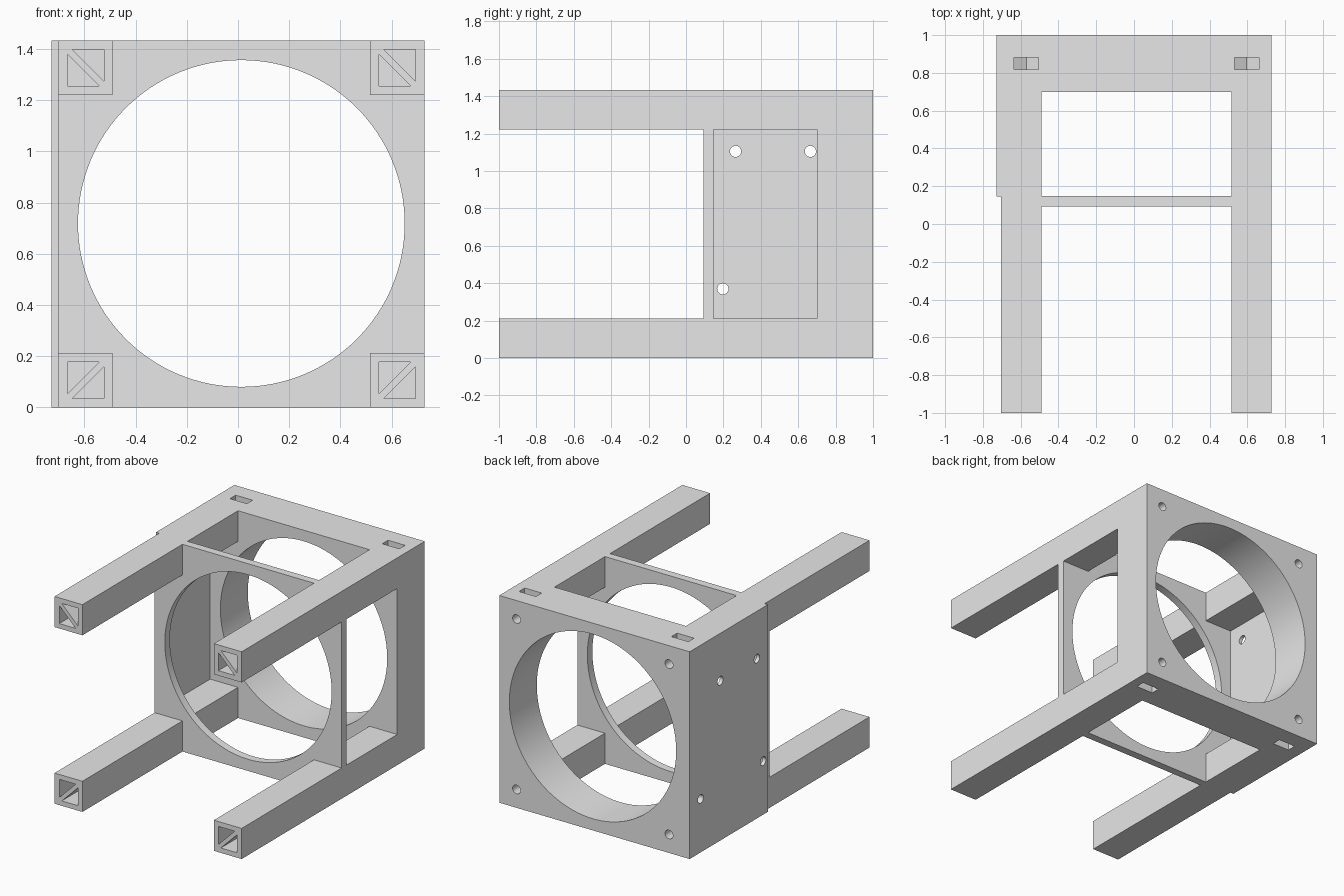
import bpy
import bmesh
import math
from mathutils import Matrix, Vector

old = bpy.data.objects.get("Cube")
if old:
    bpy.data.objects.remove(old, do_unlink=True)

# Main dimensions
W, H = 0.728, 1.433            # half width, height
MID = H / 2
BODY_LEFT = -0.703             # outer face of the frame under the side panel
RAIL = 0.212                   # thickness of the square rails
IN_L, IN_R = -0.49, 0.516      # inner faces of the rails
RING_F, RING_B = 0.093, 0.148  # front ring plate
BACK = 0.70                    # front of the thick back plate
CX = 0.013                     # centre of the round openings
FAR = 2.0

grey = bpy.data.materials.new("light_grey")
grey.use_nodes = True
grey.diffuse_color = (0.8, 0.8, 0.8, 1)
for node in grey.node_tree.nodes:
    if node.type == 'BSDF_PRINCIPLED':
        node.inputs["Base Color"].default_value = (0.8, 0.8, 0.8, 1)


def finish(name, bm):
    bmesh.ops.recalc_face_normals(bm, faces=bm.faces)
    mesh = bpy.data.meshes.new(name)
    bm.to_mesh(mesh)
    bm.free()
    mesh.materials.append(grey)
    obj = bpy.data.objects.new(name, mesh)
    bpy.context.collection.objects.link(obj)
    return obj


def box(name, lo, hi):
    bm = bmesh.new()
    lo, hi = Vector(lo), Vector(hi)
    bmesh.ops.create_cube(bm, size=1, matrix=Matrix.Translation((lo + hi) / 2)
                          @ Matrix.Diagonal((*(hi - lo), 1)))
    return finish(name, bm)


def prism(name, points, y0, y1):
    """Extrude an xz outline along y."""
    bm = bmesh.new()
    face = bm.faces.new([bm.verts.new((x, y0, z)) for x, z in points])
    new = bmesh.ops.extrude_face_region(bm, geom=[face])["geom"]
    verts = [v for v in new if isinstance(v, bmesh.types.BMVert)]
    bmesh.ops.translate(bm, vec=(0, y1 - y0, 0), verts=verts)
    return finish(name, bm)


def cylinder(name, centre, radius, depth, axis, segments=24):
    turn = Matrix.Rotation(math.pi / 2, 4, 'X' if axis == 'Y' else 'Y')
    bm = bmesh.new()
    bmesh.ops.create_cone(bm, cap_ends=True, segments=segments, radius1=radius,
                          radius2=radius, depth=depth,
                          matrix=Matrix.Translation(centre) @ turn)
    return finish(name, bm)


frame = box("mounting_frame", (-W, -1, 0), (W, 1, H))
cutters = []

# Large cuts that leave four rails, the ring plate, the back plate and the side panel
cutters += [
    box("panel_step", (-FAR, -FAR, -FAR), (BODY_LEFT, RING_B - 0.003, FAR)),
    box("front_gap", (IN_L, -FAR, -FAR), (IN_R, RING_F, FAR)),
    box("front_side_gap", (-FAR, -FAR, RAIL), (FAR, RING_F, H - RAIL)),
    box("bay_gap", (IN_L, RING_B, -FAR), (IN_R, BACK, FAR)),
    box("bay_side_gap", (BODY_LEFT, RING_B, RAIL), (FAR, BACK, H - RAIL)),
    cylinder("round_opening", (CX, 0, MID + 0.002), 0.638, 2 * FAR, 'Y', 128),
]

# Pairs of triangular channels in each rail end
half, leg = 0.072, 0.125
for cx in ((BODY_LEFT + IN_L) / 2 + 0.002, (IN_R + W) / 2):
    for up in (1, -1):
        cz = MID + up * (MID - RAIL / 2)
        for s in (1, -1):
            corner = (cx + s * half, cz + s * up * half)
            outline = [corner, (corner[0] - s * leg, corner[1]),
                       (corner[0], corner[1] - s * up * leg)]
            cutters.append(prism("rail_channel", outline, -1.1, RING_F))

# Back screw holes with nut slots open to the top and bottom
for side in (1, -1):
    for up in (1, -1):
        x, z = CX + side * 0.583, MID + up * 0.589
        cutters.append(cylinder("back_screw_hole", (x, 0.9, z), 0.03, 0.3, 'Y'))
        out = MID + up * 1.0
        slot = [(x - 0.065, out), (x - 0.065, z - up * 0.037), (x, z - up * 0.075),
                (x + 0.065, z - up * 0.037), (x + 0.065, out)]
        cutters.append(prism("nut_slot", slot, 0.818, 0.881))

# Side panel screw holes
for y, z in ((0.265, 1.105), (0.665, 1.105), (0.197, 0.37), (0.88, 0.37)):
    cutters.append(cylinder("panel_screw_hole", (-W, y, z), 0.03, 0.16, 'X'))

# Apply every cut, then drop the cutters
bpy.context.view_layer.objects.active = frame
for cutter in cutters:
    cutter.hide_render = True
    cut = frame.modifiers.new("cut", 'BOOLEAN')
    cut.operation = 'DIFFERENCE'
    cut.solver = 'EXACT'
    cut.object = cutter
    bpy.ops.object.modifier_apply(modifier=cut.name)
    bpy.data.objects.remove(cutter, do_unlink=True)

bpy.ops.object.select_all(action='DESELECT')
frame.select_set(True)
bpy.ops.object.shade_smooth_by_angle(angle=math.radians(30))
